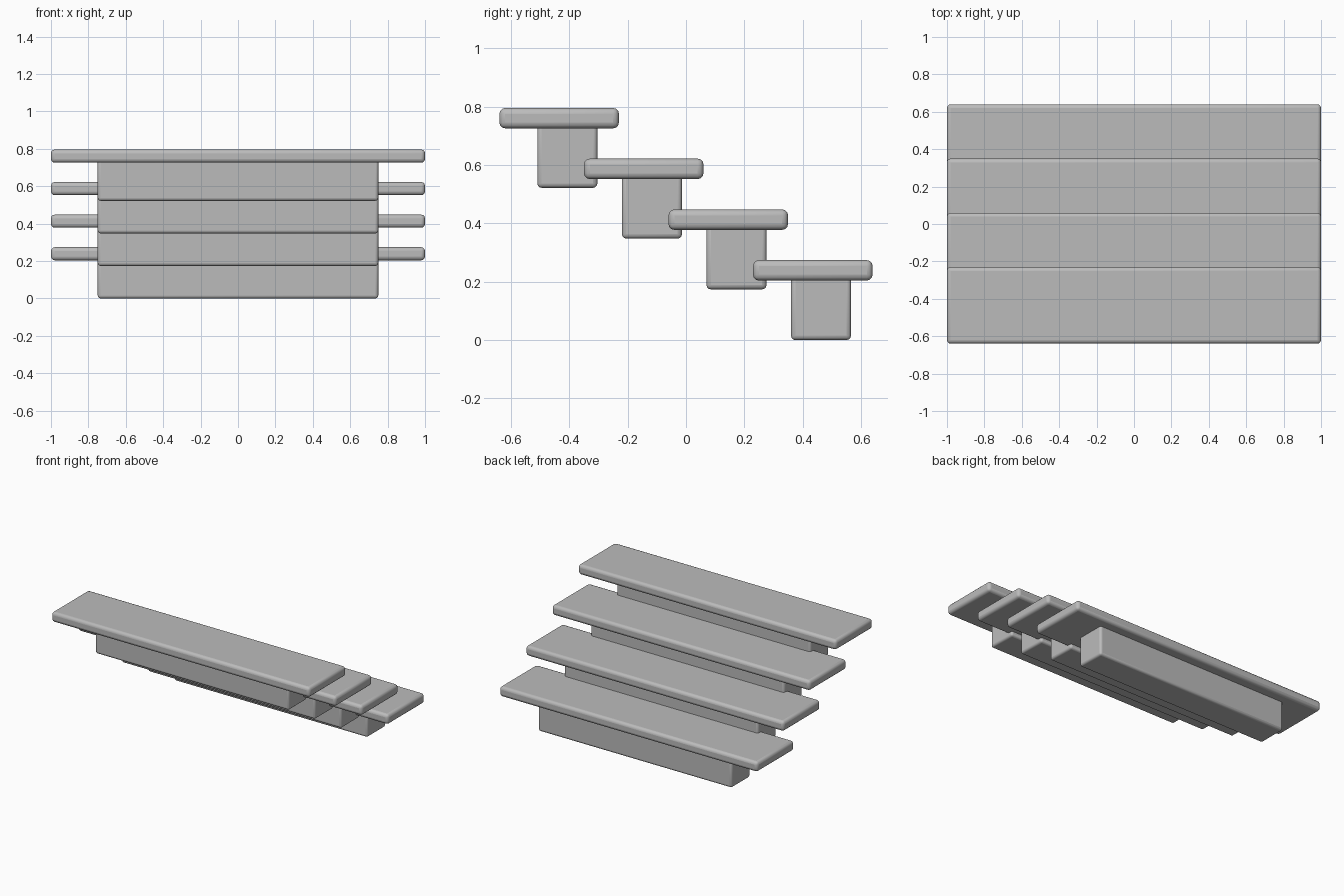
import bpy

cube = bpy.data.objects.get("Cube")
if cube:
    bpy.data.objects.remove(cube, do_unlink=True)

grey = bpy.data.materials.new("plain_grey")
grey.use_nodes = True
colour = (0.5, 0.5, 0.5, 1)
grey.diffuse_color = colour
grey.node_tree.nodes["Principled BSDF"].inputs["Base Color"].default_value = colour


def slab(name, size, centre, bevel):
    """Box with softly rounded edges."""
    bpy.ops.mesh.primitive_cube_add(size=1, location=centre)
    ob = bpy.context.object
    ob.name = name
    ob.scale = size
    bpy.ops.object.transform_apply(location=False, rotation=False, scale=True)
    mod = ob.modifiers.new("rounded_edges", "BEVEL")
    mod.width = bevel
    mod.segments = 3
    ob.data.materials.append(grey)
    bpy.ops.object.shade_smooth_by_angle()
    return ob


# Four steps climbing towards the front, each a wide tread on a narrower riser
STEPS, RUN, RISE = 4, 0.29, 0.174
for i in range(STEPS):
    y = 0.435 - i * RUN
    z = i * RISE
    slab(f"tread_{i + 1}", (2, 0.41, 0.07), (0, y, z + 0.239), 0.02)
    slab(f"riser_{i + 1}", (1.5, 0.206, 0.22), (0, y + 0.028, z + 0.11), 0.015)
